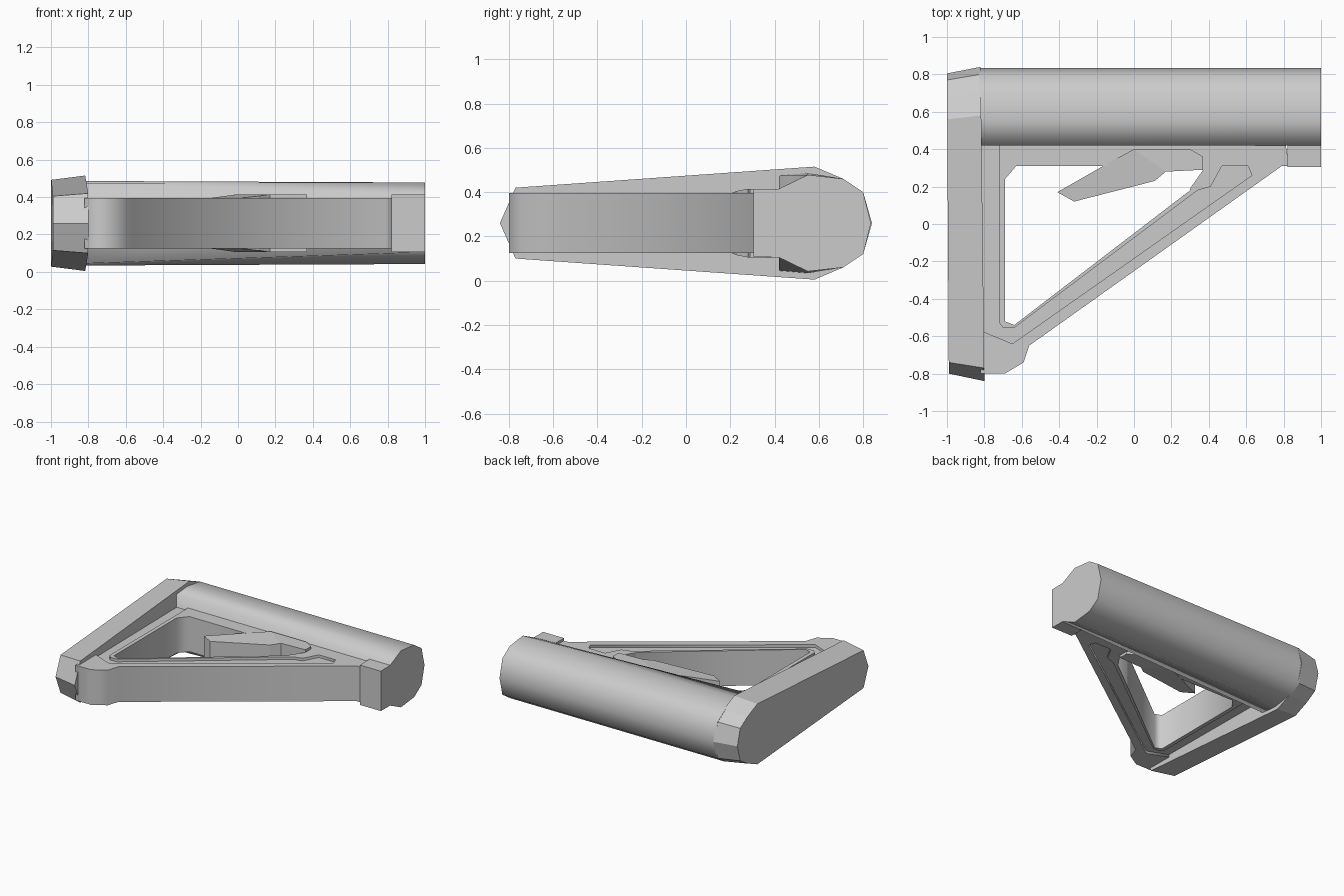
import bpy, bmesh, math

if "Cube" in bpy.data.objects:
    bpy.data.objects.remove(bpy.data.objects["Cube"])

ZC = 0.26  # symmetry plane height

grey = bpy.data.materials.new("plain_grey")
grey.diffuse_color = (0.6, 0.6, 0.6, 1)
grey.use_nodes = True
grey.node_tree.nodes["Principled BSDF"].inputs["Base Color"].default_value = grey.diffuse_color


def finish(name, bm):
    bmesh.ops.recalc_face_normals(bm, faces=bm.faces)
    me = bpy.data.meshes.new(name)
    bm.to_mesh(me)
    bm.free()
    me.materials.append(grey)
    ob = bpy.data.objects.new(name, me)
    bpy.context.collection.objects.link(ob)
    ob.location.z = ZC
    return ob


def section(bm, half, x_at):
    """Closed loop of a (y, half height) profile mirrored over the mid plane."""
    pts = list(half) + [(y, -h) for y, h in reversed(half) if h > 0]
    return [bm.verts.new((x_at(y), y, h)) for y, h in pts]


def loft(name, half_a, xa, half_b, xb, smooth=False):
    bm = bmesh.new()
    a, b = section(bm, half_a, xa), section(bm, half_b, xb)
    n = len(a)
    for i in range(n):
        j = (i + 1) % n
        bm.faces.new((a[i], a[j], b[j], b[i])).smooth = smooth
    bm.faces.new(a)
    bm.faces.new(b)
    return finish(name, bm)


def plate(name, loops, half):
    """Flat plate with optional holes, extruded both ways from the mid plane."""
    cu = bpy.data.curves.new(name, 'CURVE')
    cu.dimensions = '2D'
    cu.fill_mode = 'BOTH'
    cu.extrude = half
    for pts in loops:
        sp = cu.splines.new('POLY')
        sp.points.add(len(pts) - 1)
        for p, (x, y) in zip(sp.points, pts):
            p.co = (x, y, 0, 1)
        sp.use_cyclic_u = True
    cu.materials.append(grey)
    ob = bpy.data.objects.new(name, cu)
    bpy.context.collection.objects.link(ob)
    ob.location.z = ZC
    bpy.ops.object.select_all(action='DESELECT')
    ob.select_set(True)
    bpy.context.view_layer.objects.active = ob
    bpy.ops.object.convert(target='MESH')
    return ob


# End pad, flaring toward the body
loft("end_pad",
     [(-.80, 0), (-.74, .145), (.56, .232), (.68, .18), (.77, .125), (.805, 0)],
     lambda y: -.995 - .005 * y / .8,
     [(-.84, 0), (-.77, .16), (.58, .255), (.71, .20), (.80, .14), (.84, 0)],
     lambda y: -.81 - .01 * y / .84)

# Main tube, its lower edge narrowing toward the open end
loft("main_tube",
     [(.42, .215), (.55, .226), (.71, .20), (.80, .14), (.835, 0)], lambda y: -.83,
     [(.42, .155), (.55, .218), (.71, .20), (.80, .14), (.835, 0)], lambda y: 1.0,
     smooth=True)

# Block under the open end of the tube
loft("end_block", [(.305, .153), (.45, .155)], lambda y: .822,
     [(.305, .153), (.45, .155)], lambda y: 1.0)

# Triangular frame with its opening, and the shallow groove beside it
inner_edge = [(-.72, .43), (-.72, -.53), (-.70, -.555), (-.64, -.555), (.34, .18),
              (.41, .20), (.47, .31), (.61, .31), (.63, .26), (-.65, -.64), (-.82, -.57)]
opening = [(-.69, .24), (-.63, .31), (.37, .31), (.37, .29), (.30, .19), (.30, .18),
           (-.64, -.54), (-.69, -.52)]
outer_edge = [(-.82, -.80), (-.69, -.80), (-.59, -.74), (-.56, -.65), (.79, .31),
              (.83, .31), (.81, .43)]
plate("frame", [inner_edge + outer_edge, opening], .135)
plate("frame_groove", [inner_edge + [(-.82, .43)]], .115)

# Release lever, sloping down toward its tip
lever = [(-.41, .17), (-.32, .12), (.11, .23), (.17, .28), (.37, .29),
         (.37, .36), (.30, .40), (0, .40), (-.13, .33)]
bm = bmesh.new()
rings = []
for s in (1, -1):
    ring = []
    for x, y in lever:
        h = min(.155, .155 + .64 * (.12 * x + .17 * y - .068))
        ring.append(bm.verts.new((x, y, s * h)))
    bm.faces.new([ring[i] for i in (0, 1, 2, 3, 7, 8)])
    bm.faces.new(ring[3:8])
    rings.append(ring)
for i in range(len(lever)):
    j = (i + 1) % len(lever)
    bm.faces.new((rings[0][i], rings[0][j], rings[1][j], rings[1][i]))
finish("release_lever", bm)
